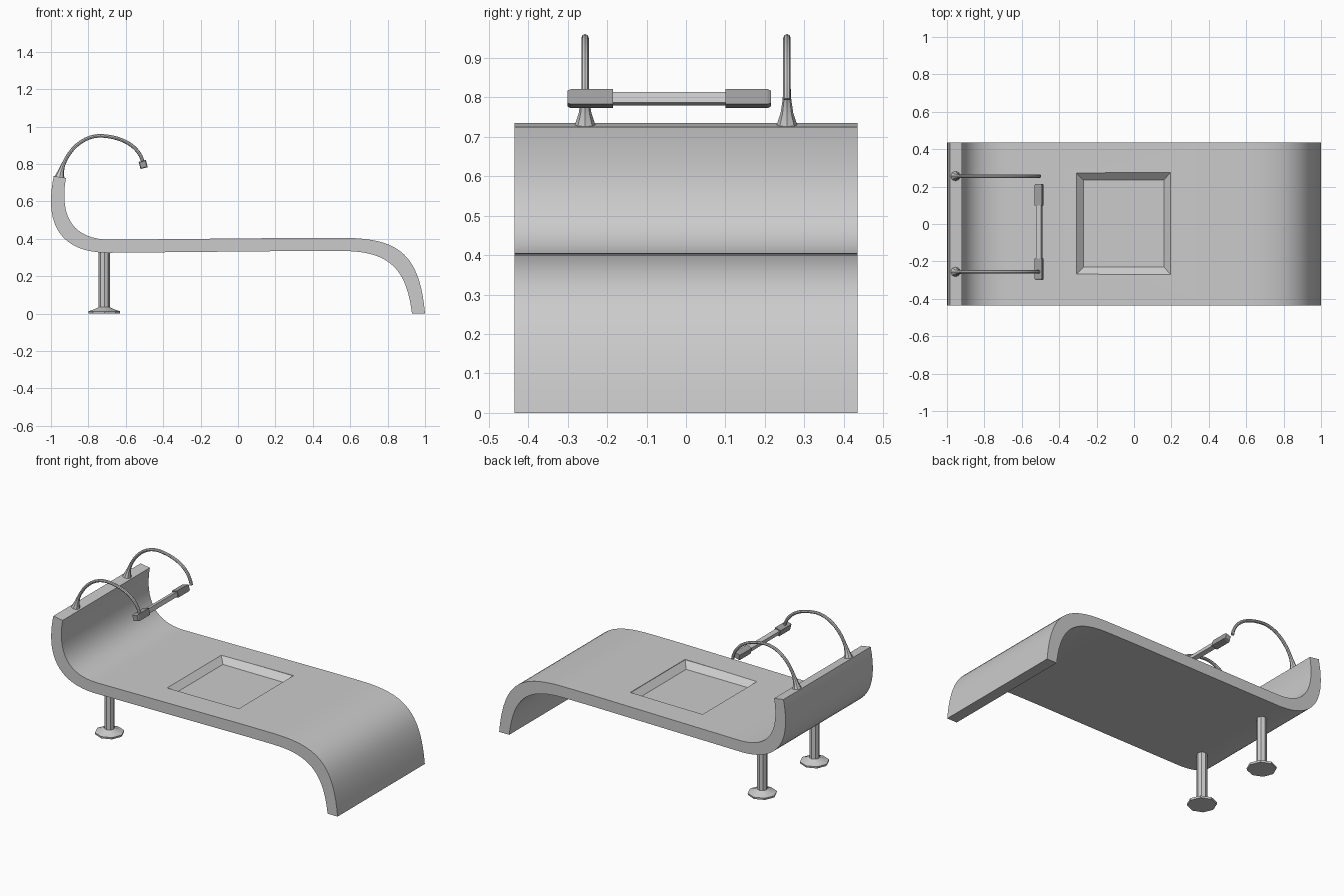
import bpy, bmesh, math
from mathutils import Vector
from mathutils.geometry import interpolate_bezier

if "Cube" in bpy.data.objects:
    bpy.data.objects.remove(bpy.data.objects["Cube"])


def finish(name, bm, smooth=True, mat=None):
    bmesh.ops.recalc_face_normals(bm, faces=bm.faces)
    mesh = bpy.data.meshes.new(name)
    bm.to_mesh(mesh)
    bm.free()
    ob = bpy.data.objects.new(name, mesh)
    bpy.context.collection.objects.link(ob)
    if mat:
        mesh.materials.append(mat)
    if smooth:
        shade(ob)
    return ob


def shade(ob):
    bpy.ops.object.select_all(action='DESELECT')
    ob.select_set(True)
    bpy.context.view_layer.objects.active = ob
    bpy.ops.object.shade_smooth_by_angle(angle=math.radians(35))


def bezier(a, h1, h2, b, n):
    pts = [Vector((p[0], 0, p[1])) for p in (a, h1, h2, b)]
    return interpolate_bezier(*pts, n)


def sweep(name, path, radii, sides, twist=0.0, smooth=True, mat=None):
    """Skin rings of the given radii along a path, with capped ends."""
    bm = bmesh.new()
    path = [Vector(p) for p in path]
    rings = []
    for i, (p, r) in enumerate(zip(path, radii)):
        t = (path[min(i + 1, len(path) - 1)] - path[max(i - 1, 0)]).normalized()
        u = Vector((0, 0, 1)) if abs(t.y) > 0.9 else Vector((0, 1, 0))
        v = t.cross(u)
        angles = [twist + 2 * math.pi * k / sides for k in range(sides)]
        rings.append([bm.verts.new(p + r * (math.cos(a) * u + math.sin(a) * v)) for a in angles])
    for a, b in zip(rings, rings[1:]):
        for k in range(sides):
            m = (k + 1) % sides
            bm.faces.new((a[k], a[m], b[m], b[k]))
    bm.faces.new(rings[0])
    bm.faces.new(rings[-1])
    return finish(name, bm, smooth, mat)


# Curved lounger body: upper and lower profile lines, extruded across y
N, W = 20, 0.435
upper = (bezier((-0.92, 0.725), (-0.945, 0.58), (-0.93, 0.395), (-0.68, 0.395), N)
         + [Vector((0.35, 0, 0.405))]
         + bezier((0.55, 0.405), (0.85, 0.405), (0.97, 0.33), (1.0, 0), N))
lower = (bezier((-0.985, 0.735), (-1.03, 0.52), (-0.985, 0.33), (-0.70, 0.325), N)
         + [Vector((0.35, 0, 0.335))]
         + bezier((0.55, 0.335), (0.80, 0.335), (0.90, 0.25), (0.93, 0), N))
bm = bmesh.new()
sections = []
for a, b in zip(upper, lower):
    sections.append([bm.verts.new((p.x, y, p.z)) for p, y in ((a, -W), (a, W), (b, W), (b, -W))])
for s, t in zip(sections, sections[1:]):
    for k in range(4):
        m = (k + 1) % 4
        bm.faces.new((s[k], s[m], t[m], t[k]))
bm.faces.new(sections[0])
bm.faces.new(sections[-1])
body = finish("lounger_body", bm, smooth=False)

# Square sunken panel with sloping walls, cut from the top
bm = bmesh.new()
loops = []
for x0, x1, y0, y1, z in ((-0.27, 0.16, -0.23, 0.235, 0.365),
                          (-0.31, 0.195, -0.27, 0.275, 0.401),
                          (-0.32, 0.20, -0.275, 0.28, 0.45)):
    loops.append([bm.verts.new((x, y, z)) for x, y in ((x0, y0), (x1, y0), (x1, y1), (x0, y1))])
for a, b in zip(loops, loops[1:]):
    for k in range(4):
        m = (k + 1) % 4
        bm.faces.new((a[k], a[m], b[m], b[k]))
bm.faces.new(loops[0])
bm.faces.new(loops[-1])
cutter = finish("panel_cutter", bm, smooth=False)
mod = body.modifiers.new("panel", 'BOOLEAN')
mod.operation, mod.solver, mod.object = 'DIFFERENCE', 'EXACT', cutter
bpy.context.view_layer.objects.active = body
bpy.ops.object.modifier_apply(modifier=mod.name)
bpy.data.objects.remove(cutter)
shade(body)

# Legs with flared feet, and arched hoops rising from the headboard
arch = (bezier((-0.955, 0.725), (-0.93, 0.86), (-0.84, 0.95), (-0.735, 0.951), 12)
        + bezier((-0.735, 0.951), (-0.61, 0.945), (-0.52, 0.89), (-0.505, 0.795), 12)[1:])
arch_r = [0.028, 0.016, 0.011] + [0.0095] * (len(arch) - 3)
for side, y in (("front", -0.26), ("back", 0.26)):
    leg = [(-0.715, y, z) for z in (0, 0.012, 0.022, 0.034, 0.34)]
    sweep(side + "_leg", leg, [0.083, 0.085, 0.055, 0.03, 0.03], 8)
    hoop_y = math.copysign(0.256, y)
    sweep(side + "_hoop", [(p.x, hoop_y, p.z) for p in arch], arch_r, 8)

# Square crossbar with a dark grip at each end
dark = bpy.data.materials.new("dark_grey")
dark.diffuse_color = (0.35, 0.35, 0.35, 1)
dark.use_nodes = True
dark.node_tree.nodes["Principled BSDF"].inputs["Base Color"].default_value = dark.diffuse_color
X, Z, TW = -0.507, 0.797, math.radians(30)
sweep("crossbar", [(X, -0.19, Z), (X, 0.105, Z)], [0.0195] * 2, 4, TW, False)
for side, ys, rs in (("front", (-0.30, -0.292, -0.185), (0.023, 0.028, 0.028)),
                     ("back", (0.10, 0.207, 0.215), (0.028, 0.028, 0.023))):
    sweep(side + "_grip", [(X, y, Z) for y in ys], rs, 4, TW, False, dark)
